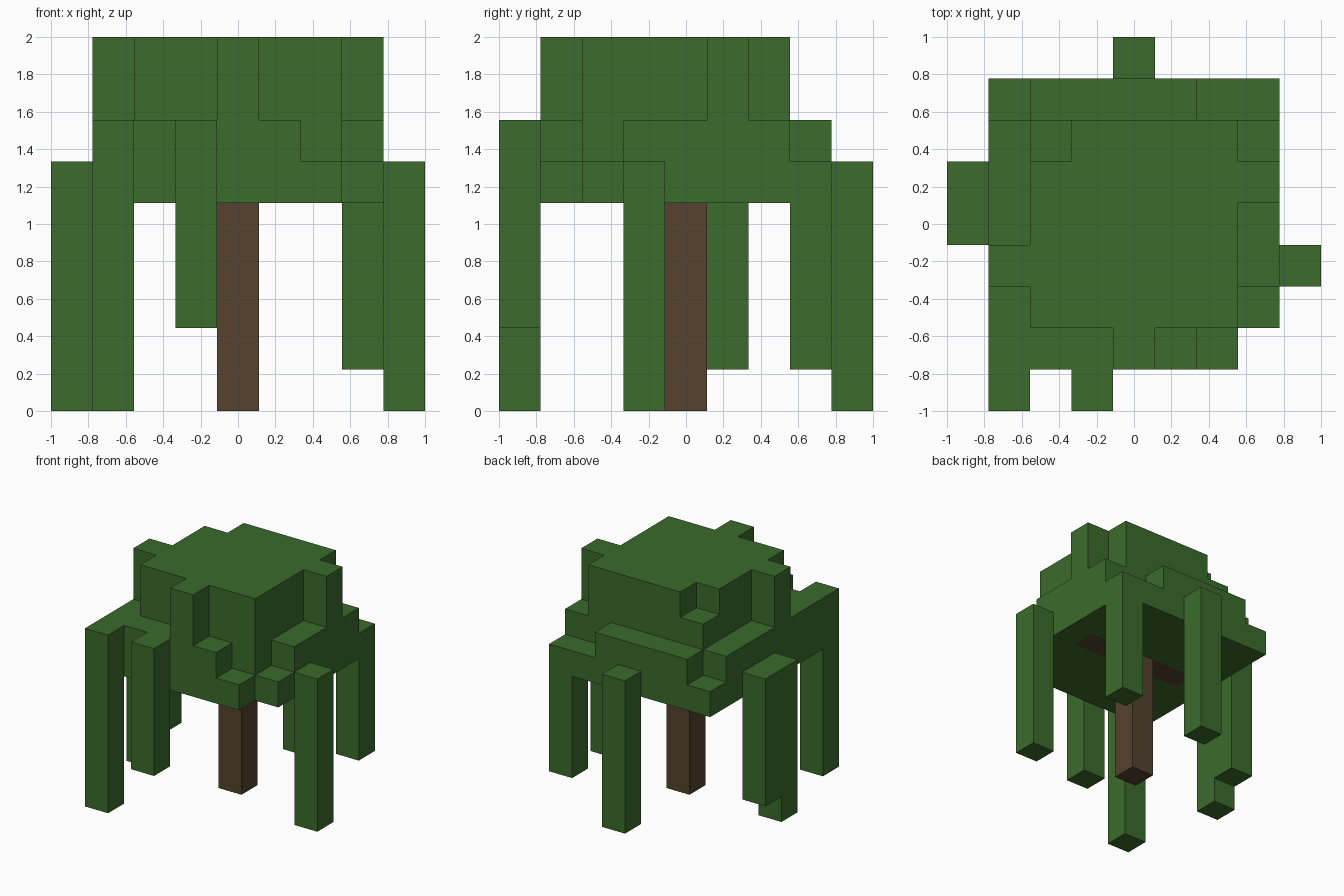
import bpy
import bmesh
from mathutils import Vector

CELL = 2 / 9          # edge length of one block
HALF = 4.5            # half the grid width, in blocks

cube = bpy.data.objects.get("Cube")
if cube:
    bpy.data.objects.remove(cube, do_unlink=True)


def make_material(name, colour):
    mat = bpy.data.materials.new(name)
    mat.use_nodes = True
    mat.diffuse_color = (*colour, 1)
    mat.node_tree.nodes["Principled BSDF"].inputs["Base Color"].default_value = (*colour, 1)
    return mat


leaf_green = make_material("leaf_green", (0.044, 0.147, 0.025))
bark_brown = make_material("bark_brown", (0.089, 0.054, 0.027))


def block(x, y, z):
    """All cells inside the half-open ranges x, y and z."""
    return {(i, j, k) for i in range(*x) for j in range(*y) for k in range(*z)}


def build(name, cells, material):
    """Skin a set of cells with its exposed faces only."""
    bm = bmesh.new()
    for cell in cells:
        for axis in range(3):
            for side in (0, 1):
                step = [0, 0, 0]
                step[axis] = 2 * side - 1
                if tuple(c + s for c, s in zip(cell, step)) in cells:
                    continue
                u, v = (axis + 1) % 3, (axis + 2) % 3
                corners = []
                for a, b in ((0, 0), (1, 0), (1, 1), (0, 1)):
                    p = Vector(cell)
                    p[axis] += side
                    p[u] += a
                    p[v] += b
                    p -= Vector((HALF, HALF, 0))
                    corners.append(bm.verts.new(p * CELL))
                bm.faces.new(corners if side else corners[::-1])
    bmesh.ops.remove_doubles(bm, verts=bm.verts, dist=CELL / 100)
    bmesh.ops.dissolve_limit(bm, angle_limit=0.01, verts=bm.verts, edges=bm.edges)
    mesh = bpy.data.meshes.new(name)
    bm.to_mesh(mesh)
    bm.free()
    mesh.materials.append(material)
    obj = bpy.data.objects.new(name, mesh)
    bpy.context.collection.objects.link(obj)


# Trunk and the branch bar set into the underside of the leaves
trunk = block((4, 5), (4, 5), (0, 5))
branch = block((2, 7), (4, 5), (5, 6))
build("trunk", trunk | branch, bark_brown)

# Lower canopy: wide slab with one missing corner
lower = block((1, 8), (1, 8), (5, 6)) - block((7, 8), (1, 2), (5, 6)) - branch

# Middle canopy: stepped rim
middle = (block((1, 6), (1, 2), (6, 7)) | block((1, 7), (2, 3), (6, 7))
          | block((1, 8), (3, 7), (6, 7)) | block((2, 6), (7, 8), (6, 7)))

# Crown: square block with one chipped corner and three side bumps
crown = block((2, 7), (2, 7), (7, 9)) - block((2, 3), (6, 7), (8, 9))
for i, j in ((1, 3), (4, 1), (7, 5)):
    crown |= block((i, i + 1), (j, j + 1), (7, 9))
build("canopy", lower | middle | crown, leaf_green)

# Hanging vines: column, row, bottom and top
vines = {
    "front_right_vine": (1, 0, 0, 7),
    "front_vine": (3, 0, 2, 7),
    "left_vine": (8, 3, 0, 6),
    "back_vine": (4, 8, 0, 6),
    "back_left_vine": (7, 7, 1, 5),
    "right_vine": (0, 4, 0, 6),
    "right_short_vine": (0, 5, 1, 6),
}
for name, (i, j, low, high) in vines.items():
    build(name, block((i, i + 1), (j, j + 1), (low, high)), leaf_green)
